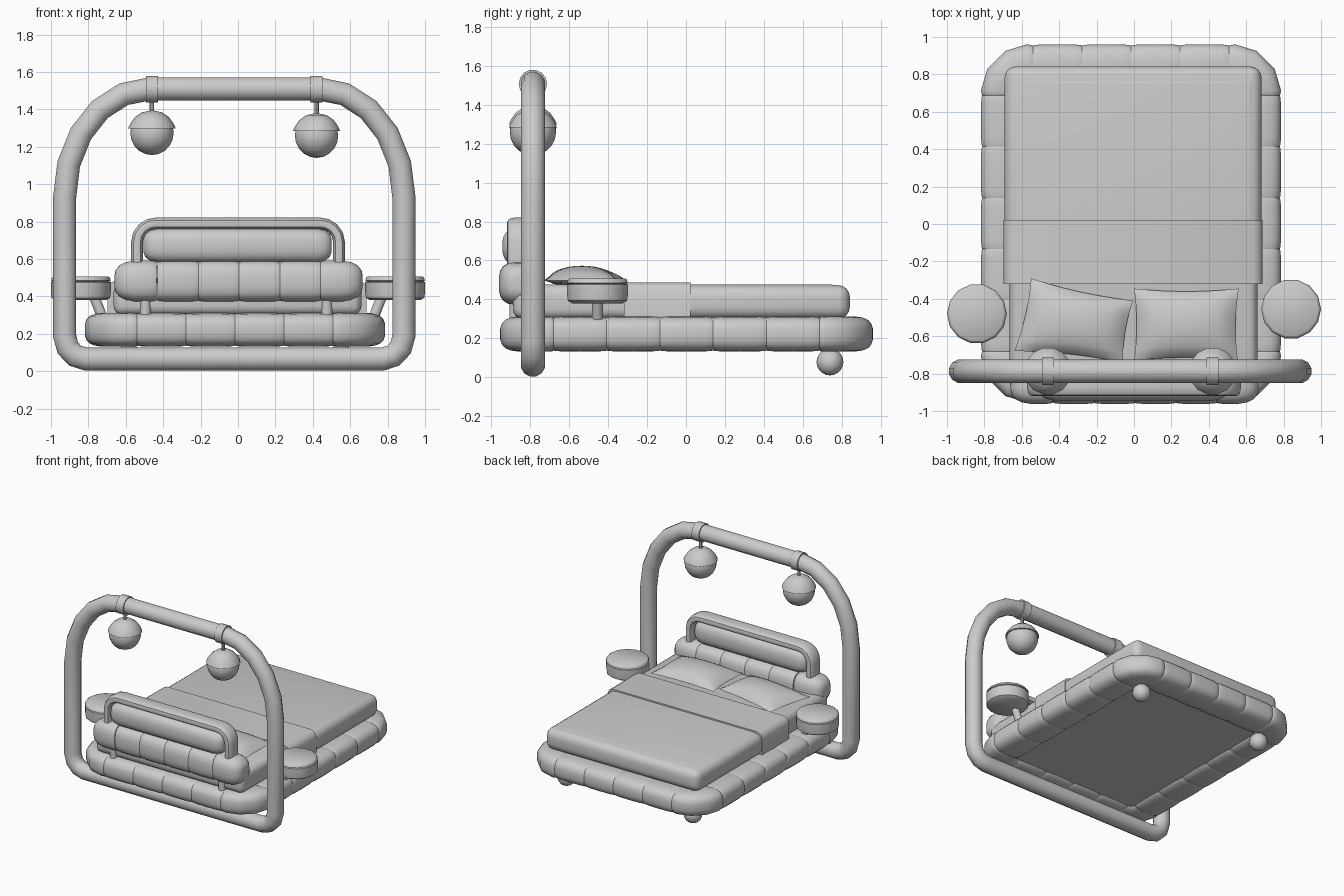
import bpy, bmesh, math
from mathutils import Vector, Matrix

if "Cube" in bpy.data.objects:
    bpy.data.objects.remove(bpy.data.objects["Cube"])

CX, CY = -0.016, 0.003          # centre of the bed base


def finish(name, bm, angle=40):
    bmesh.ops.recalc_face_normals(bm, faces=bm.faces)
    me = bpy.data.meshes.new(name)
    bm.to_mesh(me)
    bm.free()
    ob = bpy.data.objects.new(name, me)
    bpy.context.collection.objects.link(ob)
    bpy.ops.object.select_all(action='DESELECT')
    ob.select_set(True)
    bpy.context.view_layer.objects.active = ob
    bpy.ops.object.shade_smooth_by_angle(angle=math.radians(angle))
    return ob


def sweep(name, path, up, w, h, power=2, sides=12, scales=None, closed=False):
    """Sweep a superellipse (w across, h along 'up') along a planar path."""
    bm, up, n = bmesh.new(), Vector(up), len(path)
    pts = [Vector(p) for p in path]
    scales = scales or [1] * n
    rings = []
    for i, p in enumerate(pts):
        a = pts[(i - 1) % n] if closed else pts[max(i - 1, 0)]
        b = pts[(i + 1) % n] if closed else pts[min(i + 1, n - 1)]
        side = ((p - a).normalized() + (b - p).normalized()).normalized().cross(up)
        ring = []
        for k in range(sides):
            t = 2 * math.pi * (k + 0.5) / sides
            c, s = math.cos(t), math.sin(t)
            u = math.copysign(abs(c) ** (2 / power), c) * w / 2
            v = math.copysign(abs(s) ** (2 / power), s) * h / 2
            ring.append(bm.verts.new(p + (side * u + up * v) * scales[i]))
        rings.append(ring)
    for i in range(n if closed else n - 1):
        r, q = rings[i], rings[(i + 1) % n]
        for k in range(sides):
            j = (k + 1) % sides
            bm.faces.new((r[k], r[j], q[j], q[k]))
    if not closed:
        bm.faces.new(rings[0])
        bm.faces.new(rings[-1])
    return finish(name, bm)


def lathe(name, profile, loc, sides=14, rot=None, angle=40):
    bm = bmesh.new()
    vs = [bm.verts.new((r, 0, z)) for r, z in profile]
    es = [bm.edges.new(e) for e in zip(vs, vs[1:])]
    bmesh.ops.spin(bm, geom=vs + es, cent=(0, 0, 0), axis=(0, 0, 1),
                   angle=2 * math.pi, steps=sides, use_merge=True)
    bmesh.ops.remove_doubles(bm, verts=bm.verts, dist=1e-5)
    bm.transform(Matrix.Translation(loc) @ (rot or Matrix()))
    return finish(name, bm, angle)


def rod(name, a, b, r, sides=10):
    a, d = Vector(a), Vector(b) - Vector(a)
    rot = d.to_track_quat('Z', 'Y').to_matrix().to_4x4()
    return lathe(name, [(0, 0), (r, 0), (r, d.length), (0, d.length)], a, sides, rot)


def box(name, lo, hi, bevel=0.0, seg=4):
    bm = bmesh.new()
    lo, hi = Vector(lo), Vector(hi)
    bmesh.ops.create_cube(bm, size=1)
    bm.transform(Matrix.Translation((lo + hi) / 2) @ Matrix.Diagonal((*(hi - lo), 1)))
    if bevel:
        bmesh.ops.bevel(bm, geom=bm.edges[:], offset=bevel, segments=seg,
                        profile=0.5, affect='EDGES')
    return finish(name, bm)


def ball(name, loc, r):
    bm = bmesh.new()
    bmesh.ops.create_uvsphere(bm, u_segments=14, v_segments=10, radius=r)
    bm.transform(Matrix.Translation(loc))
    return finish(name, bm)


def pad(name, a, b, w, h, power=3.1):
    """Straight padded cell, pinched at both seams."""
    a, b = Vector(a), Vector(b)
    path = [a.lerp(b, t) for t in (0, 0.04, 0.16, 0.5, 0.84, 0.96, 1)]
    return sweep(name, path, (0, 0, 1), w, h, power, 20,
                 [0.94, 0.97, 0.99, 1, 0.99, 0.97, 0.94])


# Hoop frame
half = [(0.79, 0.065), (0.85, 0.083), (0.89, 0.125), (0.907, 0.19)]
half += [(0.45 + 0.457 * math.cos(math.radians(a)), 0.93 + 0.58 * math.sin(math.radians(a)))
         for a in range(0, 91, 18)]
loop = half + [(-x, z) for x, z in reversed(half)]
sweep("hoop_frame", [(x - 0.02, -0.787, z) for x, z in loop], (0, 1, 0), 0.128, 0.128,
      closed=True)

# Hanging lamps
for side, x, z in (("left", -0.46, 1.275), ("right", 0.42, 1.26)):
    rod(side + "_lamp_clamp", (x - 0.033, -0.787, 1.508), (x + 0.033, -0.787, 1.508), 0.073, 14)
    rod(side + "_lamp_stem", (x, -0.787, z + 0.1), (x, -0.787, 1.48), 0.012, 8)
    ball(side + "_lamp_globe", (x, -0.787, z), 0.119)
    dome = [(0.112, 0.024), (0.127, 0.024), (0.115, 0.05), (0.092, 0.083), (0.055, 0.109), (0, 0.121)]
    lathe(side + "_lamp_shade", dome, (x, -0.787, z))

# Padded base: straight cells, then corner cells
W, H, Z, HX, HY = 0.266, 0.182, 0.222, 0.523, 0.684
for s in (-1, 1):
    y = CY + s * 0.826
    x = CX + s * 0.671
    for i in range(4):
        x0 = CX - HX + i * HX / 2
        pad("base_end_pad", (x0, y, Z), (x0 + HX / 2, y, Z), W, H)
    for i in range(5):
        y0 = CY - HY + i * HY / 2.5
        pad("base_side_pad", (x, y0, Z), (x, y0 + HY / 2.5, Z), W, H)
    for t in (-1, 1):
        arc = [(0.541 + 0.13 * math.sin(a), 0.696 + 0.13 * math.cos(a))
               for a in [math.radians(d) for d in (0, 30, 60, 90)]]
        path = [(HX, 0.826), (HX + 0.009, 0.826)] + arc + [(0.671, HY + 0.007), (0.671, HY)]
        sweep("base_corner_pad", [(CX + s * px, CY + t * py, Z) for px, py in path],
              (0, 0, 1), W, H, 3.1, 20, [0.94, 0.97] + [1] * 4 + [0.97, 0.94])
    ball("foot", (CX + s * 0.565, 0.74, 0.078), 0.069)
box("base_panel", (CX - 0.62, -0.78, 0.16), (CX + 0.62, 0.78, 0.29))

# Mattress and bedding
box("mattress", (-0.665, -0.89, 0.3), (0.66, 0.8, 0.476), 0.05)
box("blanket", (-0.692, -0.25, 0.3), (0.682, 0.842, 0.473), 0.06)
band = [(-0.697, 0.3), (-0.697, 0.44), (-0.682, 0.472), (-0.65, 0.487)]
band += [(-0.01 - x, z) for x, z in reversed(band)]
bm = bmesh.new()
f = bm.faces.new([bm.verts.new((x, -0.32, z)) for x, z in band])
ext = bmesh.ops.extrude_face_region(bm, geom=[f])
bmesh.ops.translate(bm, vec=(0, 0.342, 0),
                    verts=[v for v in ext["geom"] if isinstance(v, bmesh.types.BMVert)])
finish("blanket_fold", bm)


# Pillows
def pillow(name, corners, z, n=12):
    c = [Vector(p) for p in corners]
    bm = bmesh.new()
    for sgn, high in ((1, 0.076), (-1, 0.03)):
        g = []
        for i in range(n + 1):
            for j in range(n + 1):
                u, v = 2 * i / n - 1, 2 * j / n - 1
                uu, vv = u * (1 - 0.05 * (1 - v * v)), v * (1 - 0.08 * (1 - u * u))
                a, b = (uu + 1) / 2, (vv + 1) / 2
                p = c[0].lerp(c[1], a).lerp(c[3].lerp(c[2], a), b)
                dz = sgn * high * ((1 - u * u) * (1 - v * v)) ** 0.55
                g.append(bm.verts.new((p.x, p.y, z + dz)))
        for i in range(n):
            for j in range(n):
                k = i * (n + 1) + j
                bm.faces.new((g[k], g[k + n + 1], g[k + n + 2], g[k + 1]))
    bmesh.ops.remove_doubles(bm, verts=bm.verts, dist=1e-4)
    return finish(name, bm, 60)


pillow("left_pillow", [(-0.64, -0.68), (-0.06, -0.74), (-0.005, -0.41), (-0.55, -0.29)], 0.497)
pillow("right_pillow", [(0.0, -0.73), (0.555, -0.73), (0.56, -0.345), (0.0, -0.345)], 0.497)

# Headboard: padded roll with rounded ends
for i in range(4):
    x0 = -0.43 + i * 0.218
    pad("headboard_pad", (x0, -0.855, 0.482), (x0 + 0.218, -0.855, 0.482), 0.216, 0.222, 3)
for s in (-1, 1):
    xs = [0.436, 0.445, 0.47, 0.55, 0.6, 0.635, 0.655, 0.66]
    sweep("headboard_end_pad", [(s * x + 0.003 * s + 0.003, -0.855, 0.482) for x in xs], (0, 0, 1),
          0.216, 0.222, 2.8, 20, [0.94, 0.97, 1, 1, 0.92, 0.76, 0.52, 0.3])
    rod("headboard_leg", (s * 0.485 - 0.01, -0.88, 0.27), (s * 0.485 - 0.01, -0.88, 0.42), 0.029)

# Upper bolster with surrounding rail
xs = [-0.505, -0.495, -0.47, -0.42, 0.42, 0.465, 0.49, 0.5]
sweep("headboard_bolster", [(x, -0.865, 0.672) for x in xs], (0, 0, 1), 0.16, 0.185, 2.6, 20,
      [0.4, 0.68, 0.88, 1, 1, 0.88, 0.68, 0.4])
rail = [(0.54, 0.55), (0.54, 0.69)]
rail += [(0.44 + 0.1 * math.cos(a), 0.69 + 0.1 * math.sin(a)) for a in (0.4, 0.8, 1.2, 1.5708)]
rail += [(-x, z) for x, z in reversed(rail)]
sweep("headboard_rail", [(x, -0.855, z) for x, z in rail], (0, 1, 0), 0.064, 0.13, 2.8, 14)

# Side tables
tray = [(0, 0), (0.135, 0), (0.156, 0.013), (0.16, 0.04), (0.16, 0.096), (0.15, 0.1),
        (0.16, 0.105), (0.154, 0.122), (0.145, 0.128), (0, 0.128)]
for s, y in ((-1, -0.48), (1, -0.455)):
    lathe("side_table", tray, (s * 0.84, y, 0.38), 14)
    rod("side_table_leg", (s * 0.765, y, 0.39), (s * 0.71, y, 0.25), 0.029)
